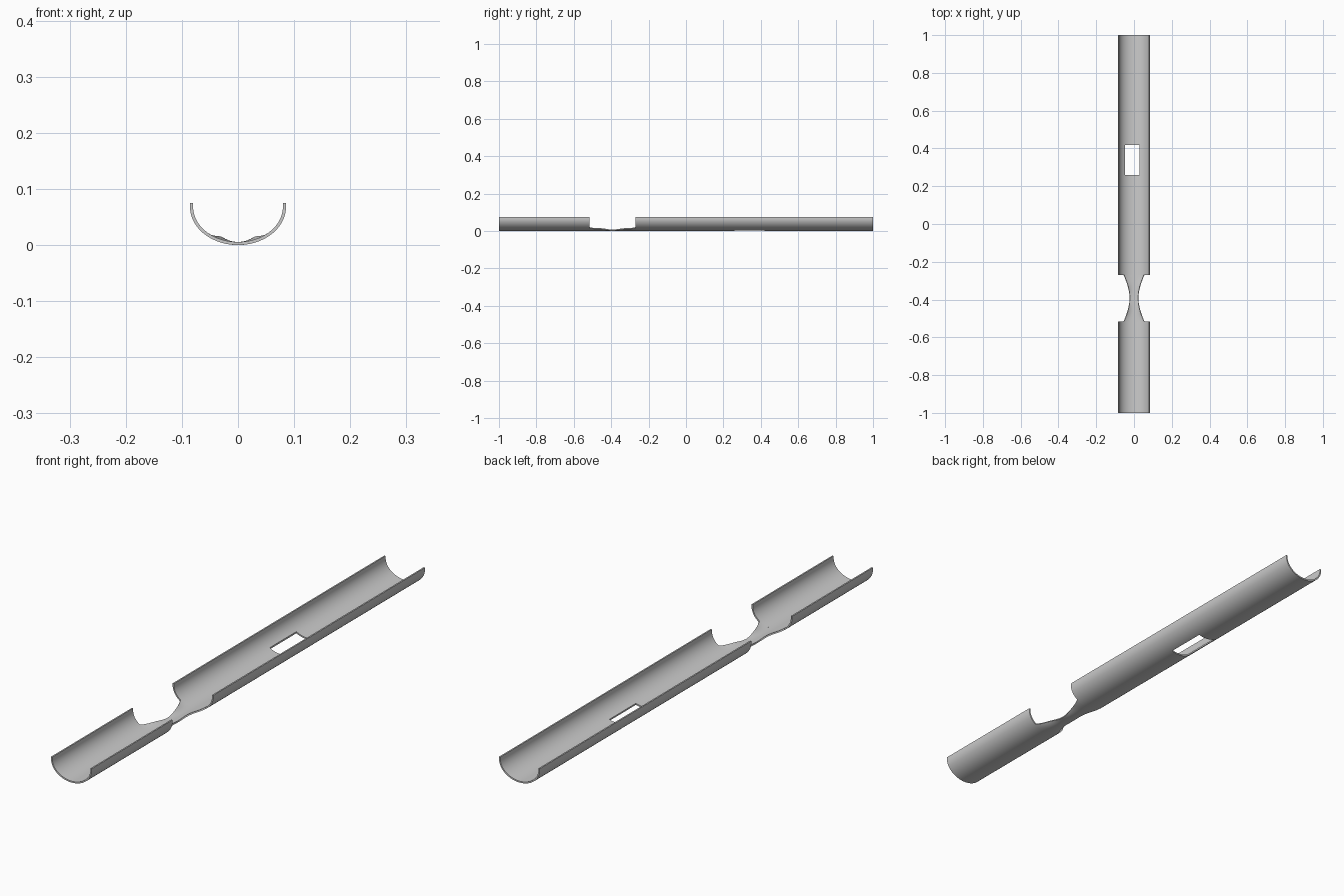
import bpy, bmesh, math

if "Cube" in bpy.data.objects:
    bpy.data.objects.remove(bpy.data.objects["Cube"])

A, B, H = 0.0855, 0.068, 0.075   # half width, bowl depth, total height
Y0, Y1 = -0.515, -0.27           # waist range
W_END, W_MID = 0.055, 0.023      # waist half widths
N = 40


def bowl(t):
    # outer cross-section point, t from -1 to 1, with short upright lips
    s = max(-1, min(1, t / 0.96))
    a = s * math.pi / 2
    x, z = A * math.sin(a), B * (1 - math.cos(a))
    if abs(t) > 0.96:
        z = B + (H - B) * (abs(t) - 0.96) / 0.04
    return x, z


def loft(name, ys, row, thick):
    # sheet through cross-section rows, then thickened inwards
    bm = bmesh.new()
    rows = [[bm.verts.new((x, y, z)) for x, z in row(y)] for y in ys]
    for r, s in zip(rows, rows[1:]):
        for i in range(len(r) - 1):
            bm.faces.new((r[i], r[i + 1], s[i + 1], s[i]))
    bm.normal_update()
    me = bpy.data.meshes.new(name)
    bm.to_mesh(me)
    bm.free()
    ob = bpy.data.objects.new(name, me)
    bpy.context.collection.objects.link(ob)
    m = ob.modifiers.new("wall", 'SOLIDIFY')
    m.thickness, m.offset = thick, 1
    bpy.context.view_layer.objects.active = ob
    ob.select_set(True)
    bpy.ops.object.modifier_apply(modifier="wall")
    return ob


def smooth(ob):
    bpy.ops.object.select_all(action='DESELECT')
    bpy.context.view_layer.objects.active = ob
    ob.select_set(True)
    bpy.ops.object.shade_smooth_by_angle(angle=math.radians(30))


def full_row(y):
    return [bowl(-1 + 2 * i / N) for i in range(N + 1)]


def waist_row(y):
    # narrowed strip whose edges curl up slightly between ends and middle
    k = abs(y - (Y0 + Y1) / 2) / ((Y1 - Y0) / 2)
    w = W_MID + (W_END - W_MID) * k ** 1.7
    lift = 0.005 * math.sin(math.pi * min(k, 1)) ** 2
    pts = []
    for i in range(21):
        u = -1 + i / 10
        x = u * w
        pts.append((x, B * (1 - math.sqrt(1 - (x / A) ** 2)) + lift * u * u))
    return pts


T = 0.0055
front = loft("front_channel", [-1, Y0], full_row, T)
waist = loft("waist", [Y0 + (Y1 - Y0) * i / 24 for i in range(25)], waist_row, T)
rear = loft("rear_channel", [Y1, 1], full_row, T)

# rectangular window in the floor of the rear channel
bpy.ops.mesh.primitive_cube_add(size=1, location=(-0.0095, 0.339, 0.01))
cutter = bpy.context.object
cutter.name = "window_cutter"
cutter.scale = (0.077, 0.16, 0.1)
m = rear.modifiers.new("window", 'BOOLEAN')
m.operation, m.object, m.solver = 'DIFFERENCE', cutter, 'EXACT'
bpy.context.view_layer.objects.active = rear
bpy.ops.object.modifier_apply(modifier="window")
bpy.data.objects.remove(cutter)

for ob in (front, waist, rear):
    smooth(ob)
